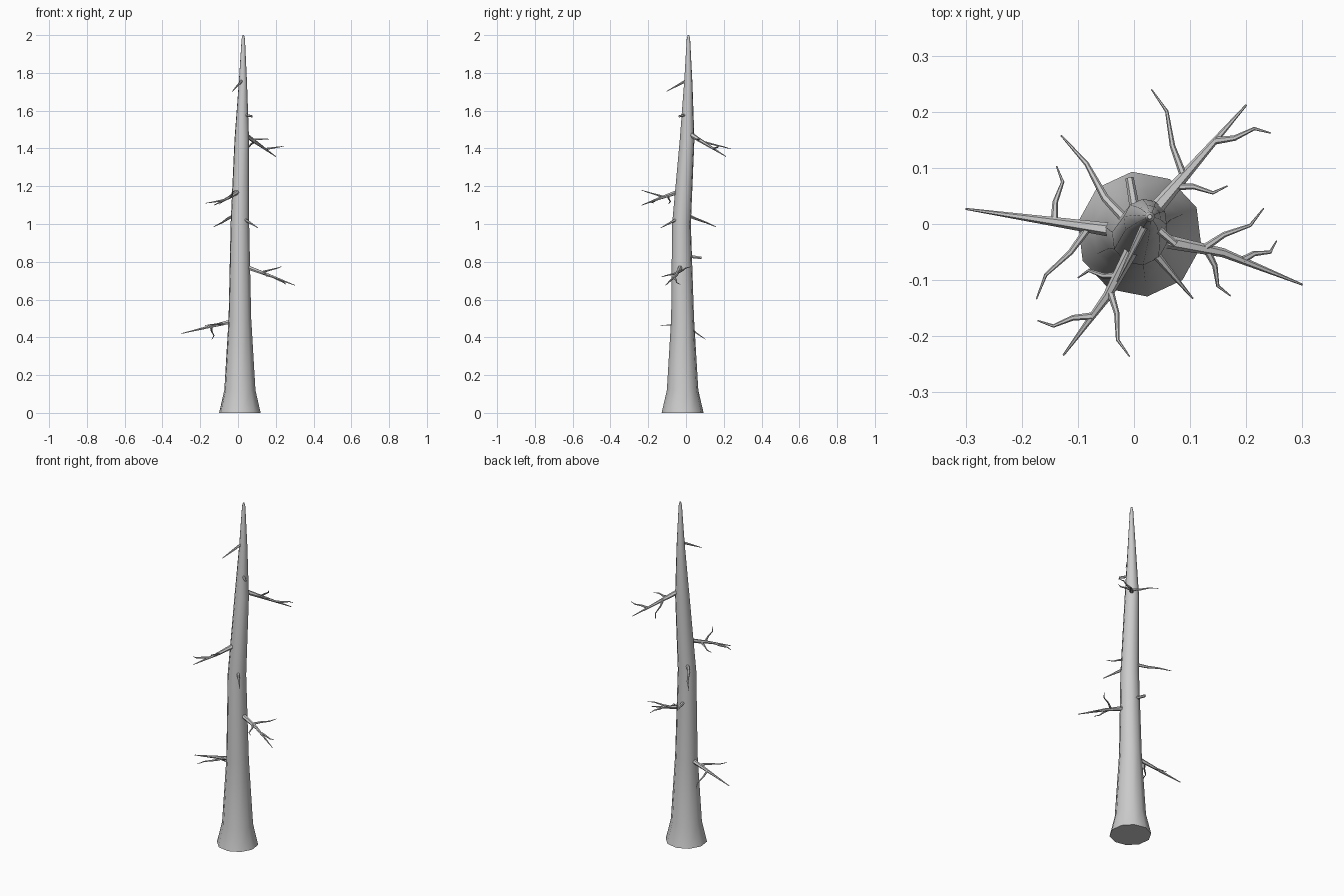
import bpy, bmesh, math
from mathutils import Vector

if "Cube" in bpy.data.objects:
    bpy.data.objects.remove(bpy.data.objects["Cube"])

UP = Vector((0, 0, 1))


def add_object(name, bm):
    bmesh.ops.recalc_face_normals(bm, faces=bm.faces)
    me = bpy.data.meshes.new(name)
    bm.to_mesh(me)
    bm.free()
    ob = bpy.data.objects.new(name, me)
    bpy.context.collection.objects.link(ob)
    bpy.ops.object.select_all(action='DESELECT')
    ob.select_set(True)
    bpy.context.view_layer.objects.active = ob
    bpy.ops.object.shade_smooth_by_angle(angle=math.radians(50))


def ring(bm, centre, u, v, r, sides, turn=0):
    angles = [turn + math.tau * i / sides for i in range(sides)]
    return [bm.verts.new(centre + r * (math.cos(t) * u + math.sin(t) * v)) for t in angles]


def skin(bm, rings):
    # bridge successive rings and cap both ends
    for a, b in zip(rings, rings[1:]):
        for i in range(len(a)):
            bm.faces.new((a[i - 1], a[i], b[i], b[i - 1]))
    bm.faces.new(rings[0])
    bm.faces.new(rings[-1])


def limb(bm, pts, r0, r1):
    # tapered six-sided tube along a path
    last = len(pts) - 1
    rings = []
    for k, p in enumerate(pts):
        d = (pts[min(k + 1, last)] - pts[max(k - 1, 0)]).normalized()
        u = d.cross(UP).normalized()
        rings.append(ring(bm, p, u, u.cross(d), r0 + (r1 - r0) * k / last, 6))
    skin(bm, rings)


def bent(start, tip, kinks):
    # straight path pushed sideways at the given fractions
    side = UP.cross(tip - start).normalized()
    return [start] + [start.lerp(tip, t) + side * s for t, s in kinks] + [tip]


def along(pts, t):
    # point at fraction t of an evenly divided path
    x = t * (len(pts) - 1)
    return pts[int(x)].lerp(pts[int(x) + 1], x - int(x))


# trunk: centre x, y, z and radius
trunk = [(Vector(c), r) for *c, r in (
    (.01, -.018, 0, .112), (.01, -.018, .12, .084), (.01, -.018, .5, .061),
    (.01, -.024, 1, .05), (.02, .006, 1.45, .039), (.026, .012, 1.75, .022),
    (.028, .013, 1.98, .009), (.028, .013, 2, .004))]
bm = bmesh.new()
skin(bm, [ring(bm, c, Vector((1, 0, 0)), Vector((0, 1, 0)), r, 10, math.radians(25))
          for c, r in trunk])
add_object("trunk", bm)


def axis(z):
    # trunk centre at height z
    for (a, _), (b, _) in zip(trunk, trunk[1:]):
        if z <= b.z:
            return a.lerp(b, (z - a.z) / (b.z - a.z))


# forked branches: root height, sideways bend, tip, twigs (fraction along, tip)
forked = {
    "lower_left_branch": (.495, 0, (-.3, .027, .42), [
        (.49, -.138, .103, .39), (.29, -.174, -.134, .462)]),
    "right_branch": (.785, .014, (.3, -.108, .676), [
        (.38, .231, .028, .775), (.62, .254, -.03, .68), (.4, .172, -.128, .72)]),
    "front_branch": (1.18, .01, (-.126, -.234, 1.1), [
        (.46, -.008, -.236, 1.18), (.67, -.172, -.172, 1.11), (.34, -.1, -.096, 1.105)]),
    "upper_back_branch": (1.485, 0, (.2, .212, 1.357), [
        (.69, .244, .162, 1.412), (.38, .031, .24, 1.397), (.29, .167, .068, 1.45)]),
}
for name, (z, bend, tip, twigs) in forked.items():
    bm = bmesh.new()
    main = bent(axis(z), Vector(tip), [(.25, bend / 2), (.5, bend), (.75, bend / 2)])
    limb(bm, main, .0145, .0018)
    for t, *end in twigs:
        # twigs past the middle on the left or far out curl the other way
        curl = .012 if t > .65 else -.012
        limb(bm, bent(along(main, t), Vector(end), [(.35, 0), (.72, curl)]), .0068, .0012)
    add_object(name, bm)

# single branches and broken stubs: root height, tip, radius, tip radius
single = {
    "back_left_branch": (1.06, (-.13, .158, .985), .01, .0015),
    "front_right_branch": (1.04, (.105, -.133, .98), .01, .0015),
    "top_branch": (1.765, (-.03, -.103, 1.702), .008, .0015),
    "back_stub": (.835, (-.008, .082, .82), .01, .0075),
    "upper_stub": (1.58, (.074, -.036, 1.57), .008, .006),
}
for name, (z, tip, r0, r1) in single.items():
    bm = bmesh.new()
    wave = .008 if z == 1.06 else 0
    limb(bm, bent(axis(z), Vector(tip), [(.4, wave), (.7, -wave / 2)]), r0, r1)
    add_object(name, bm)
